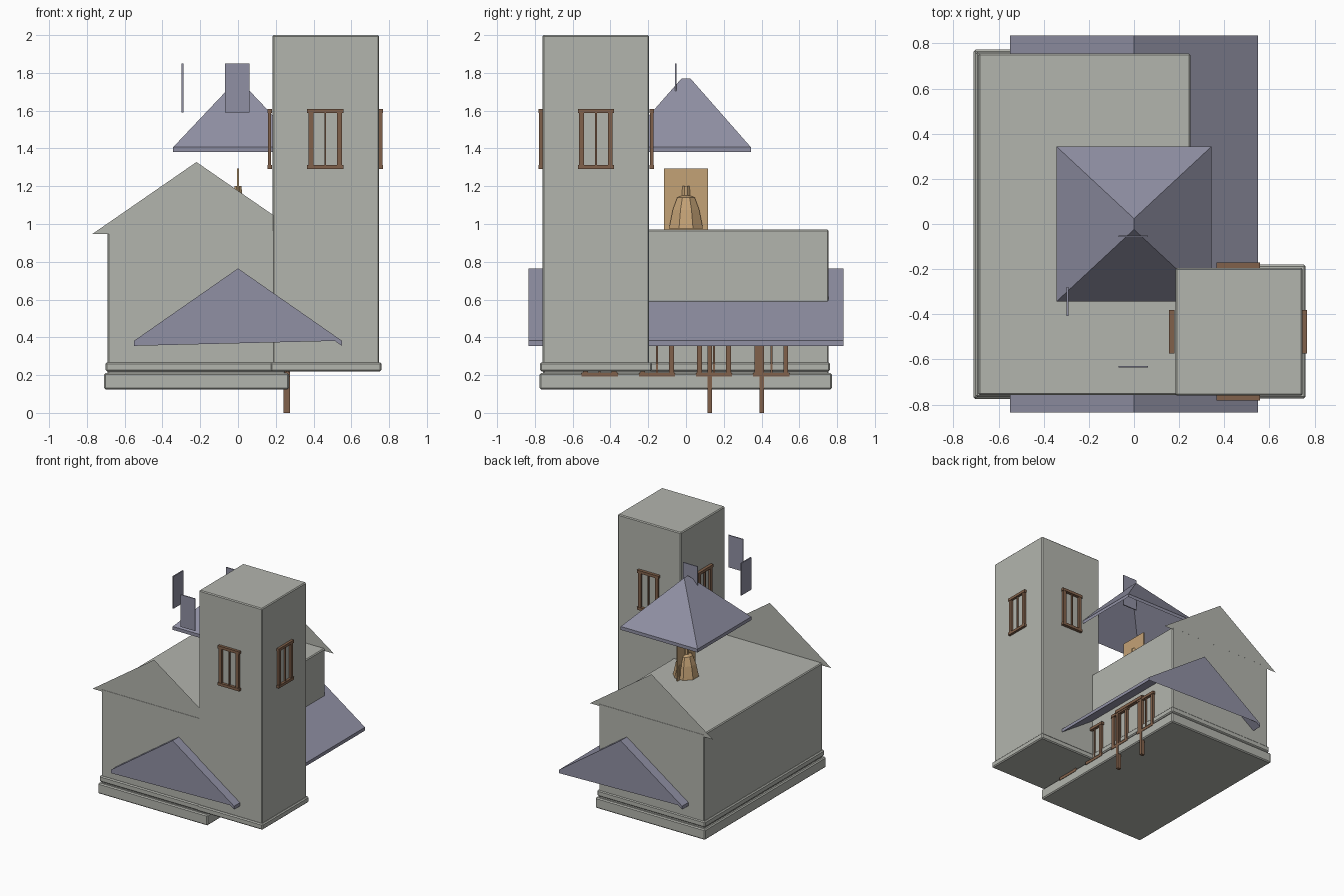
import bpy, bmesh, math
from mathutils import Matrix, Vector

cube = bpy.data.objects.get("Cube")
if cube:
    bpy.data.objects.remove(cube, do_unlink=True)


def material(name, rgb):
    m = bpy.data.materials.new(name)
    m.use_nodes = True
    m.diffuse_color = (*rgb, 1)
    m.node_tree.nodes["Principled BSDF"].inputs["Base Color"].default_value = (*rgb, 1)
    return m


STONE = material("pale_stone", (0.45, 0.46, 0.42))
SLATE = material("blue_slate", (0.28, 0.28, 0.37))
WOOD = material("brown_wood", (0.22, 0.12, 0.07))
BRASS = material("tan_brass", (0.55, 0.36, 0.18))


def finish(name, bm, mat):
    me = bpy.data.meshes.new(name)
    bm.to_mesh(me)
    bm.free()
    me.materials.append(mat)
    ob = bpy.data.objects.new(name, me)
    bpy.context.scene.collection.objects.link(ob)
    return ob


def add_box(bm, lo, hi, matrix=Matrix()):
    lo, hi = Vector(lo), Vector(hi)
    size = Matrix.Diagonal((*(hi - lo), 1))
    bmesh.ops.create_cube(bm, size=1, matrix=matrix @ Matrix.Translation((lo + hi) / 2) @ size)


def box(name, lo, hi, mat, bevel=0.0):
    bm = bmesh.new()
    add_box(bm, lo, hi)
    ob = finish(name, bm, mat)
    if bevel:
        mod = ob.modifiers.new("Bevel", "BEVEL")
        mod.width = bevel
        mod.segments = 1
    return ob


def add_faces(bm, verts, faces):
    vs = [bm.verts.new(v) for v in verts]
    for f in faces:
        bm.faces.new([vs[i] for i in f])


# Walls, tower and base mouldings
box("nave_walls", (-0.69, -0.757, 0.13), (0.25, 0.755, 0.97), STONE, 0.007)
box("tower", (0.183, -0.76, 0.225), (0.747, -0.195, 2.0), STONE, 0.007)
box("nave_plinth", (-0.71, -0.775, 0.125), (0.27, 0.772, 0.21), STONE, 0.008)
box("nave_moulding", (-0.702, -0.767, 0.22), (0.262, 0.762, 0.268), STONE, 0.008)
box("tower_moulding", (0.172, -0.773, 0.22), (0.76, -0.18, 0.268), STONE, 0.008)

# Flat gables standing on the nave ends
for name, y in (("front_gable", -0.756), ("back_gable", 0.754)):
    bm = bmesh.new()
    add_faces(bm, [(-0.77, y, 0.948), (0.33, y, 0.948), (-0.22, y, 1.328)], [(0, 1, 2)])
    finish(name, bm, STONE)

# Low pitched roof: thin slopes with closed ends
HALF, DEPTH = 0.55, 0.835
section = [(-HALF, 0.355), (-HALF, 0.382), (0, 0.765), (HALF, 0.382), (HALF, 0.355), (0, 0.735)]
bm = bmesh.new()
rings = [[bm.verts.new((x * s, y, z)) for x, z in section] for y, s in ((-DEPTH, 1), (DEPTH, 1))]
for i in range(6):
    j = (i + 1) % 6
    bm.faces.new([rings[0][j], rings[0][i], rings[1][i], rings[1][j]])
for y, side in ((-DEPTH, 1), (DEPTH, -1)):
    pts = [(x * side, y, z) for x, z in section]
    add_faces(bm, pts, [(0, 1, 2, 3), (3, 4, 5)])
bmesh.ops.remove_doubles(bm, verts=bm.verts, dist=0.0001)
bmesh.ops.recalc_face_normals(bm, faces=bm.faces)
finish("pitched_roof", bm, SLATE)

# Hipped spire roof, hollow beneath
R = 0.343
bm = bmesh.new()
corners = [(-R, -R), (R, -R), (R, R), (-R, R)]
verts = [(x, y, z) for z in (1.38, 1.407) for x, y in corners]
verts += [(0, y, z) for z in (1.77, 1.74) for y in (-0.024, 0.024)]
faces = [(i, (i + 1) % 4, (i + 1) % 4 + 4, i + 4) for i in range(4)]
for base, ridge in ((4, 8), (0, 10)):
    a, b, c, d = range(base, base + 4)
    faces += [(a, b, ridge), (b, c, ridge + 1, ridge), (c, d, ridge + 1), (d, a, ridge, ridge + 1)]
add_faces(bm, verts, faces)
bmesh.ops.recalc_face_normals(bm, faces=bm.faces)
finish("hipped_spire_roof", bm, SLATE)

# Slate louvre panels around the spire
box("front_louvre", (-0.068, -0.636, 1.59), (0.062, -0.628, 1.85), SLATE)
box("back_louvre", (-0.068, -0.058, 1.59), (0.062, -0.05, 1.85), SLATE)
box("right_louvre", (-0.299, -0.408, 1.59), (-0.289, -0.28, 1.85), SLATE)


# Timber window frame, built facing -y and turned to its wall
def window(name, x, y, z, turn, height=0.32):
    m = Matrix.Translation((x, y, z)) @ Matrix.Rotation(math.radians(turn), 4, "Z")
    bm = bmesh.new()
    for base in (0, height - 0.022):
        add_box(bm, (-0.096, -0.012, base), (0.096, 0.012, base + 0.022), m)
    for s in (-1, 1):
        add_box(bm, (s * 0.076 - 0.013, -0.009, 0.02), (s * 0.076 + 0.013, 0.009, height - 0.02), m)
    add_box(bm, (-0.005, -0.006, 0.02), (0.005, 0.006, height - 0.02), m)
    finish(name, bm, WOOD)


window("tower_front_window", 0.462, -0.77, 1.29, 0)
window("tower_back_window", 0.462, -0.182, 1.29, 180)
window("tower_left_window", 0.755, -0.477, 1.29, 90)
window("tower_right_window", 0.167, -0.477, 1.29, -90)
for i, y in enumerate((-0.457, -0.153, 0.148, 0.452)):
    window(f"nave_window_{i + 1}", 0.262, y, 0.193, 90, 0.3)

# Timber door frame
bm = bmesh.new()
for y in (0.125, 0.402):
    add_box(bm, (0.242, y - 0.012, 0.0), (0.274, y + 0.012, 0.5))
add_box(bm, (0.238, 0.105, 0.485), (0.278, 0.422, 0.51))
finish("door_frame", bm, WOOD)

# Faceted bell with crown and side lugs
bm = bmesh.new()
profile = [(0.097, 0.975), (0.092, 1.0), (0.076, 1.075), (0.05, 1.14), (0.024, 1.15), (0.02, 1.2)]
SIDES = 8
rings = []
for r, z in profile:
    rings.append([bm.verts.new((r * math.cos(t), r * math.sin(t), z))
                  for t in ((k + 0.5) * math.tau / SIDES for k in range(SIDES))])
for low, high in zip(rings, rings[1:]):
    for k in range(SIDES):
        n = (k + 1) % SIDES
        bm.faces.new([low[k], low[n], high[n], high[k]])
bm.faces.new(rings[-1])
bm.faces.new(rings[0][::-1])
for s in (-1, 1):
    add_box(bm, (-0.01, s * 0.088 - 0.014, 1.07), (0.01, s * 0.088 + 0.014, 1.085))
    add_box(bm, (-0.008, s * 0.09 - 0.006, 1.0), (0.008, s * 0.09 + 0.006, 1.09))
finish("bell", bm, BRASS)
box("bell_backplate", (-0.005, -0.116, 0.97), (0.005, 0.116, 1.295), BRASS)
